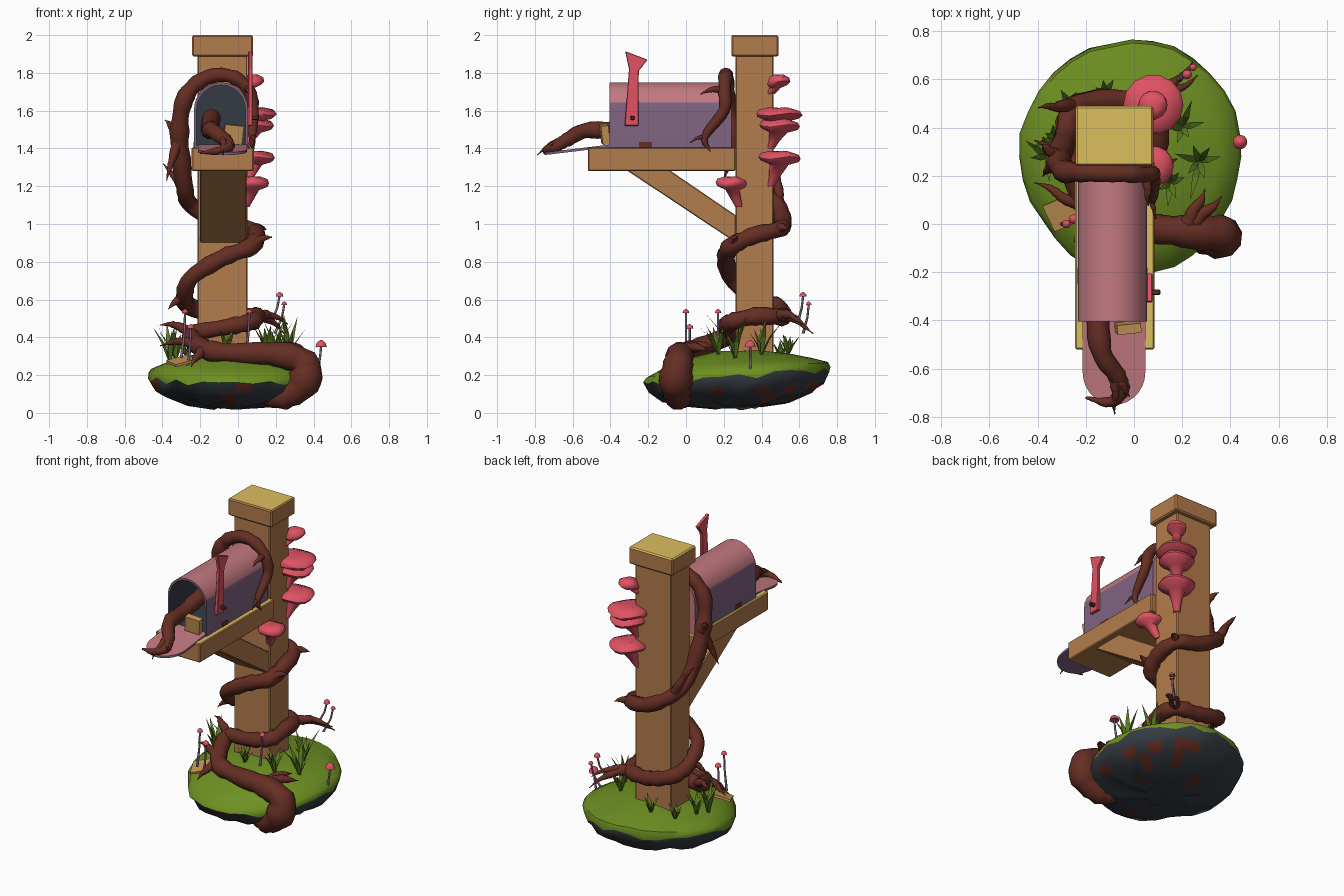
import bpy, bmesh, math, random
from math import sin, cos, pi, radians
from mathutils import Vector

if "Cube" in bpy.data.objects:
    bpy.data.objects.remove(bpy.data.objects["Cube"])
random.seed(4)

def mat(name, r, g, b):
    m = bpy.data.materials.new(name)
    m.diffuse_color = (r, g, b, 1)
    m.use_nodes = True
    m.node_tree.nodes["Principled BSDF"].inputs["Base Color"].default_value = m.diffuse_color
    return m

WOOD = mat("wood", .45, .20, .07)
OCHRE = mat("ochre_wood_top", .72, .52, .11)
GRASS = mat("moss_green", .155, .28, .016)
BLADE = mat("dark_grass", .11, .20, .015)
ROCK = mat("dark_slate", .035, .044, .055)
ROOT = mat("root_brown", .13, .027, .017)
PINK = mat("faded_pink", .54, .19, .215)
PURPLE = mat("dull_purple", .215, .125, .22)
RED = mat("fungus_red", .74, .085, .125)
PAPER = mat("paper_tan", .56, .30, .09)

def finish(name, me, mats, rule=None, smooth=None, bevel=0):
    for m in mats:
        me.materials.append(m)
    ob = bpy.data.objects.new(name, me)
    bpy.context.collection.objects.link(ob)
    if rule:
        for p in me.polygons:
            p.material_index = rule(p)
    if smooth:
        me.shade_smooth()
        me.set_sharp_from_angle(angle=radians(smooth))
    if bevel:
        b = ob.modifiers.new("bevel", 'BEVEL')
        b.width, b.segments = bevel, 1
    return ob

def loft(name, rings, mats, **kw):
    """Skin a list of equal-length rings and cap both ends."""
    bm = bmesh.new()
    rs = [[bm.verts.new(v) for v in r] for r in rings]
    n = len(rs[0])
    bm.faces.new(rs[0][::-1])
    for a, b in zip(rs, rs[1:]):
        for i in range(n):
            bm.faces.new((a[i], a[(i + 1) % n], b[(i + 1) % n], b[i]))
    bm.faces.new(rs[-1])
    bmesh.ops.recalc_face_normals(bm, faces=bm.faces)
    me = bpy.data.meshes.new(name)
    bm.to_mesh(me)
    bm.free()
    return finish(name, me, mats, **kw)

def prism_x(name, yz, x0, x1, mats, **kw):
    return loft(name, [[(x, y, z) for y, z in yz] for x in (x0, x1)], mats, **kw)

def box(name, x0, x1, y0, y1, z0, z1, mats, **kw):
    return prism_x(name, [(y0, z0), (y1, z0), (y1, z1), (y0, z1)], x0, x1, mats, **kw)

up = lambda p: int(p.normal.z > .6)

# Post, cap, shelf arm and brace
W = [WOOD, OCHRE]
box("post", -.215, .05, .262, .463, .2, 1.9, W, rule=up, bevel=.006)
box("post_cap", -.243, .08, .24, .49, 1.887, 2, W, rule=up, bevel=.008)
box("shelf_arm", -.245, .084, -.52, .262, 1.28, 1.405, W, rule=up, bevel=.006)
prism_x("brace", [(-.315, 1.285), (.265, .9), (.265, 1.045), (-.087, 1.285)], -.2, .045, W, bevel=.005)

# Mailbox: outer skin, lip and dark inside in one loft
def arch(r, y, z0):
    curve = [(-r * cos(pi * i / 12), 1.607 + r * sin(pi * i / 12)) for i in range(13)]
    return [(x - .09, y, z) for x, z in [(-r, z0)] + curve + [(r, z0)]]

def box_rule(p):   # faces run ring by ring: back cap, outside, lip, inside, end
    if p.index > 30:
        return 2
    return int(p.index > 15 or p.center.z < 1.643)

loft("mailbox", [arch(.143, .24, 1.402), arch(.143, -.405, 1.402),
                 arch(.129, -.405, 1.415), arch(.129, .215, 1.415)],
     [PINK, PURPLE, ROCK], rule=box_rule, smooth=35)
for side, x in (("left", -.235), ("right", .052)):      # rust at the foot
    box("rust_patch_" + side, x, x + .003, -.25, -.18, 1.405, 1.435, [ROOT])

# Opened lid, rounded at the end
tip = [(.13 * cos(pi * i / 14), -.615 - .135 * sin(pi * i / 14)) for i in range(15)]
loft("mailbox_lid", [[(x - .083, y, 1.408 + (y + .39) * .12 + d) for x, y in [(.13, -.39)] + tip + [(-.13, -.39)]]
                     for d in (0, .014)], [PURPLE, PINK], rule=up)

# Signal flag with pivot knob
prism_x("signal_flag", [(-.325, 1.52), (-.252, 1.52), (-.25, 1.81), (-.204, 1.87), (-.322, 1.915), (-.302, 1.82)],
        .054, .076, [RED], bevel=.003)
box("flag_pivot", .05, .11, -.295, -.272, 1.55, 1.573, [ROOT], bevel=.005)

# Letters: one in the opening, one on the ground
def letter(name, loc, size, thick, rot):
    ob = box(name, -size, size, -size, size, -thick, thick, [PAPER])
    ob.location, ob.rotation_euler = loc, rot
letter("letter_in_box", (-.025, -.43, 1.475), .05, .02, (1.7, .1, .1))
letter("letter_on_ground", (-.3, .045, .275), .06, .007, (.2, -.25, .4))

# Mossy rock mound: a domed top over a bowl-shaped underside
def ground(x, y):
    s = math.hypot((x + .01) / .46, (y - .28) / .49)
    return .335 - .11 * s * s + .08 * s * (y - .28)

N = 32
wobble = [random.uniform(-.02, .02) for _ in range(N)]
def mound_ring(s, top):
    ring = []
    for i in range(N):
        a = 2 * pi * i / N
        k = s * (1 + wobble[i] + .02 * sin(3 * a))
        x, y = -.01 + .46 * k * cos(a), .28 + .49 * k * sin(a)
        under = .19 - .165 * math.sqrt(1 - s * s) + .08 * s * (y - .28) + random.uniform(-.016, .016)
        ring.append((x, y, ground(x, y) if top else under))
    return ring

def mound_rule(p):   # slate below with scattered brown patches, moss above
    if p.index > 4 * N:
        return 1
    return 2 if random.random() < (.16 if p.index > 2 * N else .07) else 0
loft("mossy_mound", [mound_ring(s, False) for s in (.25, .55, .8, .94, 1)] + [mound_ring(s, True) for s in (.97, .8, .55, .25)],
     [ROCK, GRASS, ROOT], smooth=50, rule=mound_rule)

# Roots: smooth tapering tubes through (x, y, z, radius) points
def root(name, pts):
    P = [Vector(p) for p in pts]
    P = [P[0] * 2 - P[1]] + P + [P[-1] * 2 - P[-2]]
    out = []
    for a, b, c, d in zip(P, P[1:], P[2:], P[3:]):
        for t in (0, .2, .4, .6, .8):
            out.append(.5 * (2 * b + (c - a) * t + (2 * a - 5 * b + 4 * c - d) * t * t + (3 * b - a - 3 * c + d) * t ** 3))
    out.append(P[-2])
    cu = bpy.data.curves.new(name + "_path", 'CURVE')
    cu.dimensions, cu.bevel_depth, cu.bevel_resolution, cu.use_fill_caps = '3D', 1, 3, True
    s = cu.splines.new('POLY')
    s.points.add(len(out) - 1)
    for q, v in zip(s.points, out):
        q.co = (v[0], v[1], v[2], 1)
        q.radius = max(.003, v[3] * random.uniform(.9, 1.1))
    tmp = bpy.data.objects.new(name + "_tmp", cu)
    bpy.context.collection.objects.link(tmp)
    me = bpy.data.meshes.new_from_object(tmp.evaluated_get(bpy.context.evaluated_depsgraph_get()))
    bpy.data.objects.remove(tmp)
    me.materials.clear()
    finish(name, me, [ROOT], smooth=60)

def spur(name, start, heading, length, rise):
    """Side root: leaves a path point, curls and tapers to a claw."""
    pts, a = [Vector(start)], radians(heading)
    pts[0][3] *= .7
    r = pts[0][3]
    for i in range(1, 5):
        a += .3 * (-1) ** i
        last, step = pts[-1], length / 4
        z = start[2] + rise * i / 4 + .12 * length * sin(pi * i / 4)
        pts.append(Vector((last[0] + step * cos(a), last[1] + step * sin(a), z, r * (1 - i / 4) ** .7)))
    root(name, pts)

# Main root: thick bend on the ground, coil up the post, hoop over the mailbox
path = [(.14, 0, .1, .05), (.24, -.04, .085, .07), (.345, -.055, .16, .085), (.35, -.04, .265, .08),
        (.2, -.03, .31, .064), (0, -.01, .315, .056), (-.17, .04, .335, .053)]
heights = (.38, .45, .51, .51, .61, .82, .94, 1, 1.2)       # one per quarter turn from 180 degrees
for deg in range(225, 901, 45):
    q, f = divmod((deg - 180) / 90, 1)
    z = heights[int(q)] * (1 - f) + heights[min(8, int(q) + 1)] * f
    c, s = cos(radians(deg)), sin(radians(deg))
    hx = .20 if c < 0 else .18
    path.append((-.083 + math.copysign(hx * abs(c) ** .55, c), .362 + math.copysign(.15 * abs(s) ** .55, s), z, .046))
path.append((-.31, .27, 1.45, .05))
for i in range(6):
    a = radians(170 - 34 * i)
    path.append((-.09 + (.205 - .007 * i) * cos(a), .22 - .004 * i, 1.6 + .19 * sin(a), .046 - .003 * i))
path += [(.075, .1, 1.46, .02), (.08, .13, 1.38, .005)]
root("main_root", path)

# Clawed root reaching out of the mailbox
reach = [(-.14, -.1, 1.56), (-.15, -.35, 1.5), (-.135, -.53, 1.495), (-.07, -.63, 1.445), (-.05, -.69, 1.41), (-.1, -.74, 1.39), (-.2, -.72, 1.375)]
reach = [(*p, .052 * (1 - i / 6.05) ** .5) for i, p in enumerate(reach)]
root("mailbox_claw", reach)

# Side roots: path point, heading, length, rise
for i, (k, h, l, dz) in enumerate([(11, 55, .26, -.09), (11, 42, .24, -.04), (6, 160, .28, .02), (6, 245, .14, -.09),
                                   (7, 155, .2, .05), (4, 50, .22, .02), (4, 70, .2, .04), (17, 25, .12, .05),
                                   (14, 220, .1, -.06), (23, 235, .1, -.22), (23, 150, .1, .1), (21, 190, .15, .22),
                                   (19, 40, .1, 0), (28, -80, .13, -.02), (30, -70, .08, -.03)]):
    spur("side_root_%d" % (i + 1), path[k], h, l, dz)
spur("claw_finger_front", reach[3], -85, .16, -.08)
spur("claw_finger_side", reach[3], -50, .1, -.03)

# Fungi: rings of (fraction along stem, radius) from base to top
def fungus(name, base, top, prof, stem):
    base, top = Vector(base), Vector(top)
    rings = []
    for t, r in prof:
        c = base.lerp(top, t)
        c.xy = base.xy.lerp(top.xy, min(1, t * 1.5))
        rings.append([c + Vector((r * cos(a), r * sin(a), .06 * r * sin(3 * a))) for a in [pi * i / 7 for i in range(14)]])
    loft(name, rings, [RED, stem], rule=lambda p: int(0 < p.index <= 28), smooth=50)

for i, (y, z0, z1, R) in enumerate([(.45, 1.69, 1.79, .06), (.45, 1.5, 1.615, .125), (.45, 1.4, 1.555, .11),
                                    (.45, 1.2, 1.385, .115), (.28, 1.09, 1.25, .085)]):
    k = .07 / (z1 - z0)
    fungus("shelf_fungus_%d" % (i + 1), (.04, y, z0), (.08, y + (.045 if y > .3 else -.04), z1),
           [(0, .02), (.25, .028), (1 - k, R * .45), (1 - k * .75, R * .9), (1 - k * .5, R), (1 - k * .2, R * .9), (1, R * .45)], RED)
for i, (x, y, z, R) in enumerate([(-.28, 0, .55, .018), (-.25, .02, .47, .02), (.06, .17, .55, .018),
                                  (.22, .62, .64, .02), (.245, .65, .59, .015), (.44, .34, .385, .03)]):
    h = .26 if y < .3 else .17
    k = R / h
    fungus("small_mushroom_%d" % (i + 1), (x - .02 - .03 * (y > .5), y - .03 * (y > .5), z - h), (x, y, z),
           [(0, .008), (.5, .006), (1 - k, .006), (1 - k * 1.2, R), (1 - k * .5, R * .8), (1, R * .2)], PURPLE)

# Grass tufts of folded blades
for k, (x, y, h) in enumerate([(-.36, .28, .25), (-.33, .36, .16), (.27, .26, .25), (.2, .4, .2),
                               (-.06, .16, .15), (-.12, .54, .12), (-.27, .5, .12), (.15, .17, .2)]):
    bm = bmesh.new()
    o = Vector((x, y, ground(x, y) - .01))
    for i in range(7):
        a = 2 * pi * i / 7 + random.uniform(-.4, .4)
        d, s = Vector((cos(a), sin(a), 0)), Vector((-sin(a), cos(a), 0))
        H, L = h * random.uniform(.6, 1), random.uniform(.3, .7)
        m = o + d * H * L * .4 + Vector((0, 0, H * .55))
        end = bm.verts.new(o + d * H * L + Vector((0, 0, H)))
        v = [bm.verts.new(q) for q in (o + s * .008, o - s * .008, m - s * .014, m + s * .014)]
        bm.faces.new(v[::-1])
        bm.faces.new((end, v[2], v[3]))
    me = bpy.data.meshes.new("grass_tuft")
    bm.to_mesh(me)
    bm.free()
    finish("grass_tuft_%d" % (k + 1), me, [BLADE])
